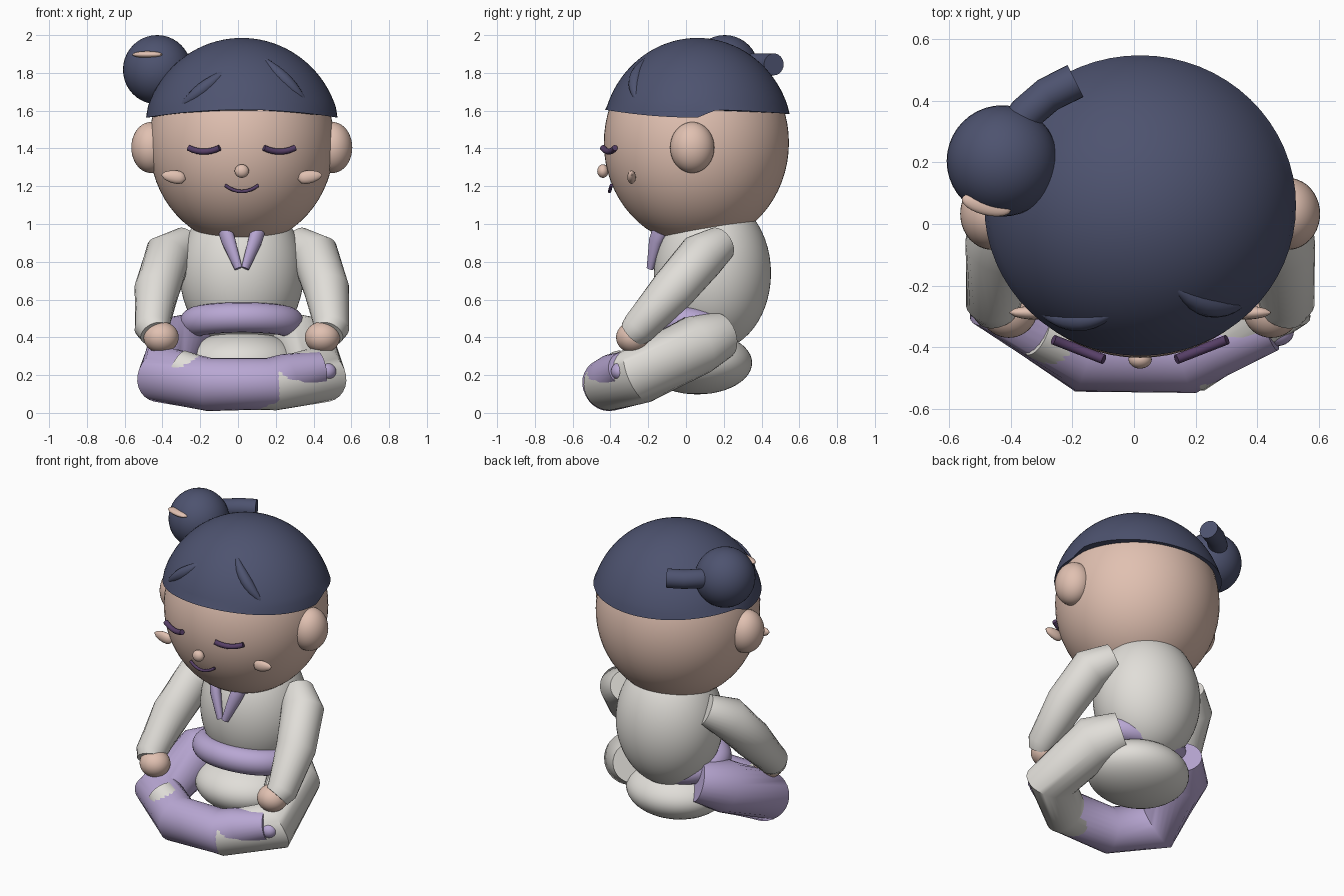
import bpy, bmesh, math
from mathutils import Vector, Matrix

old = bpy.data.objects.get("Cube")
if old:
    bpy.data.objects.remove(old, do_unlink=True)

MID = 0.02  # x of the symmetry plane


def material(name, rgb):
    m = bpy.data.materials.new(name)
    m.use_nodes = True
    m.diffuse_color = (*rgb, 1)
    bsdf = next(n for n in m.node_tree.nodes if n.type == 'BSDF_PRINCIPLED')
    bsdf.inputs["Base Color"].default_value = (*rgb, 1)
    return m


SKIN = material("skin", (0.75, 0.53, 0.44))
HAIR = material("navy hair", (0.075, 0.086, 0.16))
CLOTH = material("pale cloth", (0.75, 0.73, 0.69))
LILAC = material("lilac cloth", (0.48, 0.385, 0.65))
DARK = material("dark plum", (0.095, 0.05, 0.135))


def finish(name, bm, mat):
    bmesh.ops.recalc_face_normals(bm, faces=bm.faces[:])
    mesh = bpy.data.meshes.new(name)
    bm.to_mesh(mesh)
    bm.free()
    mesh.materials.append(mat)
    ob = bpy.data.objects.new(name, mesh)
    bpy.context.collection.objects.link(ob)
    bpy.ops.object.select_all(action='DESELECT')
    bpy.context.view_layer.objects.active = ob
    ob.select_set(True)
    bpy.ops.object.shade_smooth_by_angle(angle=math.radians(45))
    return ob


def ball(name, center, radii, mat, spin=0, segs=40):
    bm = bmesh.new()
    bmesh.ops.create_uvsphere(bm, u_segments=segs, v_segments=segs // 2, radius=1)
    bm.transform(Matrix.Translation(center) @ Matrix.Rotation(math.radians(spin), 4, 'Z')
                 @ Matrix.Diagonal((*radii, 1)))
    return finish(name, bm, mat)


def tube(name, points, radii, mat, sides=24, closed=False, flat=1.0):
    """Sweep a round section along points, with one radius per point."""
    bm = bmesh.new()
    pts = [Vector(p) for p in points]
    n = len(pts)
    rings = []
    for i, p in enumerate(pts):
        a = pts[i - 1] if closed or i else p
        b = pts[(i + 1) % n] if closed or i < n - 1 else p
        tangent = ((b - p).normalized() + (p - a).normalized()).normalized()
        side = tangent.cross(Vector((0, 0, 1))).normalized()
        up = side.cross(tangent)
        r = radii[i] if isinstance(radii, (list, tuple)) else radii
        rings.append([bm.verts.new(p + side * r * flat * math.cos(t) + up * r * math.sin(t))
                      for t in (2 * math.pi * k / sides for k in range(sides))])
    for i in range(n if closed else n - 1):
        r0, r1 = rings[i], rings[(i + 1) % n]
        for k in range(sides):
            j = (k + 1) % sides
            bm.faces.new((r0[k], r0[j], r1[j], r1[k]))
    if not closed:
        bm.faces.new(rings[0])
        bm.faces.new(rings[-1])
    return finish(name, bm, mat)


def mirrored(points, s):
    return [(MID + s * x, y, z) for x, y, z in points]


# Head and facial features
ball("head", (MID, 0.055, 1.43), (0.49, 0.49, 0.54), SKIN, segs=64)
ball("nose", (MID, -0.44, 1.28), (0.038, 0.03, 0.036), SKIN, segs=24)
arc = [k / 4 - 1 for k in range(9)]
tube("mouth", [(MID + 0.088 * t, -0.405 + 0.01 * t * t, 1.172 + 0.033 * t * t) for t in arc],
     0.009, DARK, 12)
for s, label in ((1, "left"), (-1, "right")):
    ball(label + "_ear", (MID + s * 0.48, 0.033, 1.405), (0.105, 0.117, 0.135), SKIN)
    # Teardrop cheek, pointed outward
    tube(label + "_cheek", mirrored([(0.36 + 0.064 * t, -0.288, 1.25 + 0.01 * t) for t in arc], s),
         [0.004 + 0.03 * math.sqrt(1 - t * t) * (1 - 0.25 * t) for t in arc], SKIN, 16, flat=0.65)
    tube(label + "_eye",
         mirrored([(0.2 + 0.082 * t, -0.408 + 0.032 * t, 1.383 + 0.02 * t * t) for t in arc], s),
         0.016, DARK, 12)

# Hair cap with an uneven rim
CAP, CAP_R = Vector((MID, 0.06, 1.45)), Vector((0.525, 0.506, 0.535))
bm = bmesh.new()
bmesh.ops.create_uvsphere(bm, u_segments=64, v_segments=48, radius=1)
bm.transform(Matrix.Translation(CAP) @ Matrix.Diagonal((*CAP_R, 1)))
bmesh.ops.bisect_plane(bm, geom=bm.verts[:] + bm.edges[:] + bm.faces[:],
                       plane_co=(0, 0, 1.59), plane_no=(0, 0, 1), clear_inner=True)
rim = [e for e in bm.edges if e.is_boundary]
for v in {v for e in rim for v in e.verts}:
    d = (v.co.y - CAP.y) / CAP_R.y
    v.co.z = 1.563 + (0.045 * d * d if d < 0 else 0.042 * min(1, d * 5) - 0.025 * d * d)
bmesh.ops.holes_fill(bm, edges=rim)
finish("hair_cap", bm, HAIR)


# Raised locks lying on the cap
def on_cap(x, z):
    u, w = (x - CAP.x) / CAP_R.x, (z - CAP.z) / CAP_R.z
    return (x, CAP.y - CAP_R.y * math.sqrt(max(0, 1 - u * u - w * w)) + 0.02, z)


for name, (x0, z0), (x1, z1) in (("right_lock", (-0.32, 1.61), (-0.05, 1.82)),
                                 ("left_lock", (0.37, 1.64), (0.12, 1.89))):
    steps = [k / 10 for k in range(11)]
    tube(name, [on_cap(x0 + (x1 - x0) * t, z0 + (z1 - z0) * t) for t in steps],
         [0.004 + 0.032 * math.sin(math.pi * t) for t in steps], HAIR, 12)

# Side bun with its tail and ornament
ball("hair_bun", (-0.428, 0.205, 1.817), (0.181, 0.181, 0.183), HAIR)
tube("bun_tail", [(-0.41, 0.27, 1.84), (-0.35, 0.36, 1.845), (-0.28, 0.42, 1.845),
                  (-0.19, 0.465, 1.845)], 0.058, HAIR)
ball("bun_ornament", (-0.48, 0.063, 1.897), (0.082, 0.034, 0.018), SKIN, -14, 24)

# Torso, hips, sash and collar
ball("torso", (MID, 0.14, 0.74), (0.328, 0.31, 0.41), CLOTH, segs=56)
ball("hips", (MID, 0.06, 0.265), (0.315, 0.29, 0.167), CLOTH, segs=48)
loop = [2 * math.pi * k / 48 for k in range(48)]
tube("sash", [(MID + 0.25 * math.cos(t), 0.035 + 0.18 * math.sin(t), 0.475 - 0.03 * math.sin(t))
              for t in loop], 0.08, LILAC, 20, closed=True)
for s, label in ((1, "left"), (-1, "right")):
    tube(label + "_collar",
         mirrored([(0.085, -0.14, 0.96), (0.07, -0.16, 0.91), (0.018, -0.19, 0.765)], s),
         [0.044, 0.041, 0.022], LILAC, 16, flat=0.8)

# Arms and hands
for s, label in ((1, "left"), (-1, "right")):
    tube(label + "_arm", mirrored([(0.29, 0.18, 0.895), (0.39, 0.085, 0.83), (0.45, -0.07, 0.65),
                                   (0.475, -0.25, 0.45), (0.46, -0.28, 0.42)], s),
         [0.095, 0.128, 0.12, 0.093, 0.08], CLOTH, 28)
    ball(label + "_hand", (MID + s * 0.427, -0.28, 0.4), (0.093, 0.09, 0.083), SKIN)

# Crossed legs: the lilac one lies over the pale one
thigh = [(0.23, 0.185, 0.41), (0.34, 0.06, 0.36), (0.41, -0.25, 0.2), (0.17, -0.41, 0.15)]
tube("left_leg", mirrored(thigh + [(-0.16, -0.405, 0.15), (-0.34, -0.34, 0.25)], 1),
     [0.125, 0.16, 0.155, 0.137, 0.13, 0.09], CLOTH, 28)
tube("right_leg", mirrored(thigh + [(-0.16, -0.412, 0.155), (-0.25, -0.38, 0.2),
                                    (-0.42, -0.325, 0.235)], -1),
     [0.125, 0.16, 0.155, 0.141, 0.139, 0.117, 0.09], LILAC, 28)
ball("right_toe", (0.465, -0.35, 0.22), (0.055, 0.047, 0.047), LILAC, segs=24)
